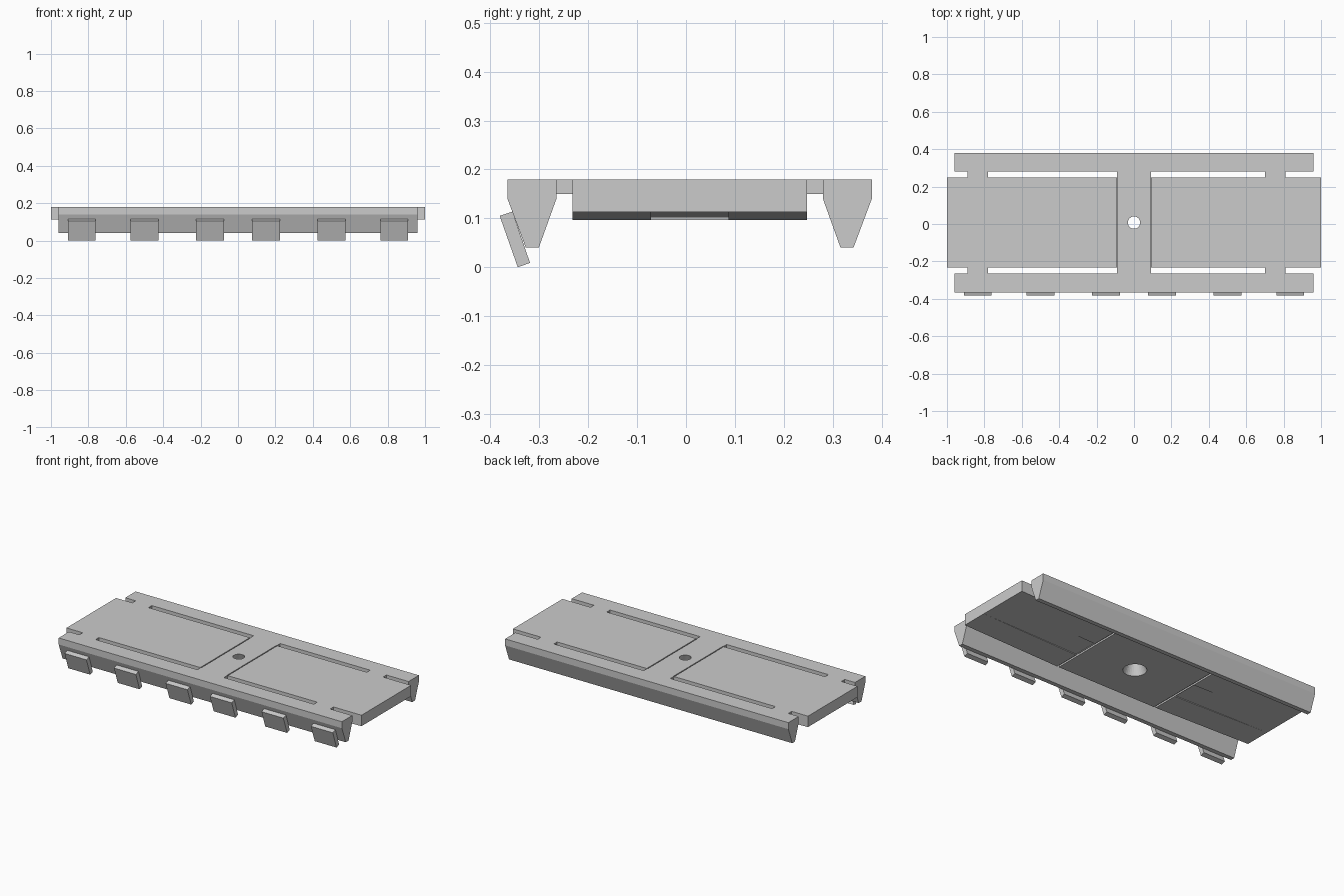
import bpy, bmesh
from mathutils import Vector

if "Cube" in bpy.data.objects:
    bpy.data.objects.remove(bpy.data.objects["Cube"])

CY = 0.0075   # mid line of the deck between the two rails


def prism(name, profile, start, end, axis):
    """Extrude a closed profile: (y, z) points along x, or (x, z) points along y."""
    bm = bmesh.new()

    def point(p, t):
        return (t, p[0], p[1]) if axis == 'x' else (p[0], t, p[1])
    a = [bm.verts.new(point(p, start)) for p in profile]
    b = [bm.verts.new(point(p, end)) for p in profile]
    n = len(profile)
    bm.faces.new(a)
    bm.faces.new(b[::-1])
    for i in range(n):
        j = (i + 1) % n
        bm.faces.new((a[i], b[i], b[j], a[j]))
    bmesh.ops.recalc_face_normals(bm, faces=bm.faces)
    me = bpy.data.meshes.new(name)
    bm.to_mesh(me)
    bm.free()
    ob = bpy.data.objects.new(name, me)
    bpy.context.collection.objects.link(ob)
    return ob


def box(name, x0, x1, y0, y1, z0, z1):
    return prism(name, [(y0, z0), (y1, z0), (y1, z1), (y0, z1)], x0, x1, 'x')


def cut(target, cutter):
    """Subtract a cutter, bake the result and discard the cutter."""
    cutter.hide_render = True
    m = target.modifiers.new("cut", 'BOOLEAN')
    m.operation = 'DIFFERENCE'
    m.solver = 'EXACT'
    m.object = cutter
    bpy.context.view_layer.objects.active = target
    bpy.ops.object.modifier_apply(modifier=m.name)
    bpy.data.objects.remove(cutter, do_unlink=True)


# Deck: end panels taper upward underneath, thin grooves above and below
half = [(0.087, 0.18), (0.087, 0.17), (0.093, 0.17), (0.093, 0.18),
        (1.0, 0.18), (1.0, 0.113), (0.348, 0.097), (0.348, 0.107),
        (0.336, 0.107), (0.336, 0.097)]
outline = half + [(-x, z) for x, z in reversed(half)]
deck = prism("deck", outline, CY - 0.24, CY + 0.24, 'y')

# Shallow wedge recess along the middle of each end panel's underside
for s in (-1, 1):
    wedge = [(s * 0.349, 0.08), (s * 0.349, 0.102), (s * 0.999, 0.1131), (s * 0.999, 0.08)]
    cut(deck, prism("recess_cutter", wedge, CY - 0.079, CY + 0.079, 'y'))

# Tapered centre hole, wider below
z0, z1 = 0.087, 0.19
bpy.ops.mesh.primitive_cone_add(vertices=32, radius1=0.069, radius2=0.029,
                                depth=z1 - z0, location=(0, CY, (z0 + z1) / 2))
cut(deck, bpy.context.object)

# Side rails with tapered section, and the bridges joining them to the deck
for s, side in ((-1, "front"), (1, "back")):
    section = [(0.2725, 0.18), (0.3725, 0.18), (0.3725, 0.14),
               (0.335, 0.04), (0.3085, 0.04), (0.2725, 0.14)]
    prism(side + "_rail", [(CY + s * y, z) for y, z in section], -0.96, 0.96, 'x')
    inner, outer = sorted((CY + s * 0.24, CY + s * 0.2725))
    for label, x0, x1 in (("left", -0.89, -0.78), ("centre", -0.09, 0.09), ("right", 0.70, 0.81)):
        box(f"{side}_{label}_bridge", x0, x1, inner, outer, 0.15, 0.18)

# Slanted tabs along the front rail
tab = [(-0.381, 0.105), (-0.355, 0.114), (-0.319, 0.009), (-0.344, 0.0)]
for i, x in enumerate((-0.835, -0.5, -0.15, 0.15, 0.5, 0.835)):
    prism(f"front_tab_{i + 1}", tab, x - 0.074, x + 0.074, 'x')
